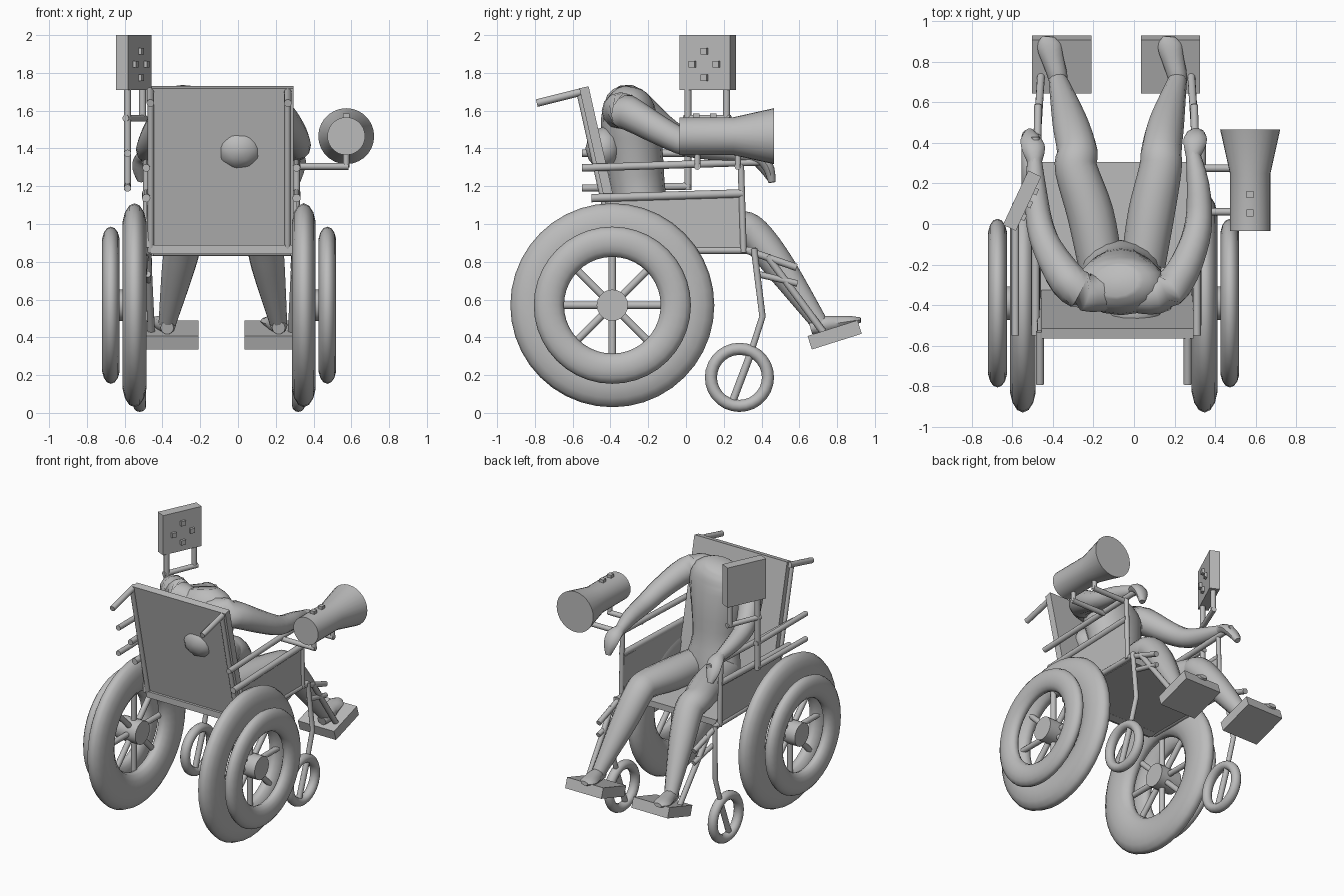
import bpy, bmesh, math
from mathutils import Vector, Matrix

grey = bpy.data.materials.new("plain grey")
grey.diffuse_color = (0.5, 0.5, 0.5, 1)
CX = -0.1          # centre line of the wheels
FX = -0.088        # centre line of the frame


def finish(name, bm, angle=35):
    bmesh.ops.recalc_face_normals(bm, faces=bm.faces)
    me = bpy.data.meshes.new(name)
    bm.to_mesh(me)
    bm.free()
    me.materials.append(grey)
    me.shade_smooth()
    me.set_sharp_from_angle(angle=math.radians(angle))
    ob = bpy.data.objects.new(name, me)
    bpy.context.collection.objects.link(ob)
    return ob


def box(name, centre, size, rot=None):
    bm = bmesh.new()
    m = Matrix.Translation(centre) @ (rot or Matrix.Identity(4)) @ Matrix.Diagonal((*size, 1))
    bmesh.ops.create_cube(bm, size=1, matrix=m)
    return finish(name, bm)


def spline(rows, steps):
    """Catmull-Rom resampling of (x, y, z, ru, rv) rows."""
    rows = [Vector(r) for r in rows]
    p = [rows[0]] + rows + [rows[-1]]
    out = []
    for i in range(1, len(p) - 2):
        a, b, c, d = p[i - 1:i + 3]
        for k in range(steps):
            t = k / steps
            out.append(0.5 * (2 * b + (c - a) * t + (2 * a - 5 * b + 4 * c - d) * t * t
                              + (3 * b - a - 3 * c + d) * t ** 3))
    return out + [rows[-1]]


def loft(name, rows, sides=10, steps=0, angle=40):
    """Sweep ellipses along a path; each row is x, y, z, radius[, second radius]."""
    rows = [tuple(r) if len(r) == 5 else (*r, r[3]) for r in rows]
    if steps:
        rows = spline(rows, steps)
    pts = [Vector(r[:3]) for r in rows]
    bm = bmesh.new()
    rings = []
    for i, r in enumerate(rows):
        t = (pts[min(i + 1, len(pts) - 1)] - pts[max(i - 1, 0)]).normalized()
        ref = Vector((1, 0, 0)) if abs(t.x) < 0.9 else Vector((0, 0, 1))
        u = (ref - t * ref.dot(t)).normalized()
        v = t.cross(u)
        rings.append([bm.verts.new(pts[i] + u * r[3] * math.cos(a) + v * r[4] * math.sin(a))
                      for a in (2 * math.pi * k / sides for k in range(sides))])
    for a, b in zip(rings, rings[1:]):
        for k in range(sides):
            j = (k + 1) % sides
            bm.faces.new((a[k], a[j], b[j], b[k]))
    bm.faces.new(rings[0])
    bm.faces.new(rings[-1])
    return finish(name, bm, angle)


def tube(name, *pts, r=0.019):
    return loft(name, [(*p, r) for p in pts], 12)


def ring(name, centre, major, radial, axial, n=32, m=14):
    """Wheel ring turning about the x axis with an elliptical section."""
    bm = bmesh.new()
    grid = []
    for i in range(n):
        a = 2 * math.pi * i / n
        row = []
        for k in range(m):
            b = 2 * math.pi * k / m
            rad = major + radial * math.cos(b)
            row.append(bm.verts.new(Vector(centre) + Vector(
                (axial * math.sin(b), rad * math.cos(a), rad * math.sin(a)))))
        grid.append(row)
    for i in range(n):
        for k in range(m):
            i2, k2 = (i + 1) % n, (k + 1) % m
            bm.faces.new((grid[i][k], grid[i2][k], grid[i2][k2], grid[i][k2]))
    return finish(name, bm, 50)


# Parts repeated on both sides of the chair
for side, s in (("left", -1), ("right", 1)):
    def X(d):
        return CX + s * d

    def F(d):
        return FX + s * d

    # Drive wheel, push wheel, hub and spokes
    wy, wz = -0.39, 0.57
    ring(side + "_main_wheel", (X(0.448), wy, wz), 0.412, 0.128, 0.065, 40)
    ring(side + "_push_wheel", (X(0.573), wy, wz), 0.336, 0.08, 0.047, 40)
    loft(side + "_hub", [(X(0.40), wy, wz, 0.083), (X(0.565), wy, wz, 0.083)], 20)
    for k in range(8):
        c, d = math.cos(k * math.pi / 4), math.sin(k * math.pi / 4)
        tube(side + "_spoke", (X(0.47), wy + 0.06 * c, wz + 0.06 * d),
             (X(0.47), wy + 0.32 * c, wz + 0.32 * d), r=0.02)

    # Front caster and its bent stem
    ring(side + "_caster", (X(0.42), 0.283, 0.188), 0.151, 0.032, 0.034, 28, 12)
    tube(side + "_caster_bar", (X(0.42), 0.25, 0.07), (X(0.42), 0.345, 0.32), r=0.02)
    tube(side + "_caster_stem", (X(0.42), 0.34, 0.31), (X(0.42), 0.405, 0.51),
         (F(0.40), 0.36, 0.87), r=0.017)

    # Side frame
    tube(side + "_armrest", (F(0.398), -0.55, 1.297), (F(0.398), 0.43, 1.33), r=0.02)
    tube(side + "_side_rail", (F(0.398), -0.50, 1.137), (F(0.398), 0.30, 1.162), r=0.022)
    tube(side + "_seat_rail", (F(0.39), -0.36, 0.86), (F(0.39), 0.37, 0.86))
    tube(side + "_front_post", (F(0.398), 0.305, 0.85), (F(0.398), 0.29, 1.33), r=0.017)
    box(side + "_side_panel", (F(0.39), -0.05, 1.01), (0.02, 0.70, 0.27))

    # Back tube and push handle
    tube(side + "_back_tube", (X(0.362), -0.375, 0.85), (X(0.362), -0.565, 1.70), r=0.016)
    tube(side + "_push_handle", (X(0.364), -0.79, 1.64), (X(0.364), -0.53, 1.705), r=0.02)

    # Leg rest and footplate
    tube(side + "_legrest_top", (F(0.39), 0.31, 0.865), (F(0.385), 0.585, 0.77))
    tube(side + "_legrest_lower", (F(0.39), 0.38, 0.735), (F(0.385), 0.59, 0.685), r=0.017)
    tube(side + "_legrest_front", (F(0.39), 0.43, 0.83), (F(0.37), 0.74, 0.41))
    box(side + "_footplate", (FX + s * 0.268, 0.787, 0.413), (0.293, 0.277, 0.075),
        Matrix.Rotation(math.radians(17.5), 4, 'X'))

# Seat and backrest
box("seat", (-0.085, -0.045, 0.865), (0.75, 0.70, 0.045))
box("backrest", (-0.082, -0.44, 1.28), (0.75, 0.05, 0.91), Matrix.Rotation(0.222, 4, 'X'))
tube("backrest_lower_bar", (-0.45, -0.365, 0.845), (0.28, -0.365, 0.845), r=0.014)

# Control board on its post
tube("board_rail_upper", (-0.585, -0.55, 1.375), (-0.585, 0.03, 1.375))
tube("board_rail_lower", (-0.585, -0.55, 1.19), (-0.585, 0.02, 1.20))
tube("board_post_long", (-0.585, 0.01, 1.18), (-0.585, 0.01, 1.78), r=0.019)
tube("board_post_short", (-0.505, 0.215, 1.56), (-0.505, 0.215, 1.78), r=0.019)
tube("board_crossbar", (-0.595, -0.01, 1.56), (-0.495, 0.235, 1.56), r=0.018)
turn = Matrix.Rotation(math.radians(-25), 4, 'Z')
mid = Vector((-0.552, 0.115, 1.855))
box("control_board", mid, (0.07, 0.295, 0.29), turn)
for u, v in ((-0.07, 0), (0.07, 0), (0, 0.07), (0, -0.07)):
    box("board_button", mid + turn @ Vector((0.04, u, v - 0.01)), (0.025, 0.034, 0.034), turn)

# Loudhailer and its brackets
loft("loudhailer", [(0.573, -0.035, 1.465, 0.1), (0.573, 0.25, 1.465, 0.1),
                    (0.573, 0.465, 1.465, 0.148)], 28, 0, 14)
for y in (0.055, 0.145):
    box("loudhailer_button", (0.573, y, 1.57), (0.034, 0.034, 0.03))
for y in (0.06, 0.275):
    tube("bracket_arm", (0.31, y, 1.305), (0.585, y, 1.305), r=0.018)
    tube("bracket_post", (0.573, y, 1.30), (0.573, y, 1.40), r=0.016)

# Seated figure: torso and the lump behind the backrest
loft("torso", [(-0.065, -0.21, 0.90, 0.17, 0.13), (-0.065, -0.22, 1.00, 0.20, 0.14),
               (-0.065, -0.255, 1.18, 0.165, 0.145), (-0.065, -0.28, 1.40, 0.195, 0.155),
               (-0.065, -0.30, 1.56, 0.225, 0.15), (-0.075, -0.29, 1.65, 0.19, 0.125),
               (-0.085, -0.28, 1.70, 0.11, 0.08)], 16, 3, 45)
bm = bmesh.new()
bmesh.ops.create_icosphere(bm, subdivisions=2, radius=1, matrix=Matrix.Translation(
    (0.006, -0.435, 1.40)) @ Matrix.Diagonal((0.13, 0.098, 0.115, 1)))
finish("back_lump", bm)

# Arms resting forward
loft("right_arm", [(0.02, -0.35, 1.59, 0.09), (0.11, -0.345, 1.60, 0.098),
                   (0.205, -0.29, 1.58, 0.09), (0.285, -0.13, 1.49, 0.076),
                   (0.32, 0.02, 1.42, 0.066), (0.315, 0.20, 1.39, 0.055),
                   (0.29, 0.35, 1.36, 0.035)], 12, 3)
loft("right_hand", [(0.29, 0.33, 1.365, 0.035), (0.30, 0.40, 1.345, 0.057, 0.035),
                    (0.305, 0.44, 1.29, 0.05, 0.03), (0.31, 0.455, 1.22, 0.02)], 10, 3)
loft("left_arm", [(-0.14, -0.34, 1.60, 0.09), (-0.24, -0.335, 1.635, 0.095),
                  (-0.325, -0.28, 1.63, 0.095), (-0.42, -0.13, 1.51, 0.076),
                  (-0.465, 0.0, 1.43, 0.066), (-0.485, 0.16, 1.39, 0.055),
                  (-0.49, 0.32, 1.36, 0.035)], 12, 3)
loft("left_hand", [(-0.49, 0.30, 1.365, 0.035), (-0.495, 0.37, 1.345, 0.057, 0.035),
                   (-0.51, 0.42, 1.29, 0.05, 0.03), (-0.515, 0.455, 1.23, 0.02)], 10, 3)

# Legs and feet on the footplates
for side, hip, thigh, knee, shin, ankle, toe in (
        ("left", -0.165, -0.215, -0.28, -0.315, -0.375, -0.42),
        ("right", 0.045, 0.085, 0.135, 0.16, 0.215, 0.175)):
    loft(side + "_leg", [(hip, -0.20, 0.98, 0.11), (thigh, 0.05, 0.98, 0.115, 0.11),
                         (knee - 0.005, 0.27, 0.98, 0.105, 0.095),
                         (knee, 0.36, 0.945, 0.1, 0.092),
                         (shin, 0.50, 0.77, 0.088, 0.083), (ankle, 0.71, 0.47, 0.046)], 14, 4)
    loft(side + "_foot", [(ankle, 0.66, 0.45, 0.035), (ankle, 0.72, 0.465, 0.048),
                          ((ankle + toe) / 2, 0.80, 0.475, 0.053, 0.04),
                          (toe, 0.88, 0.487, 0.058, 0.026),
                          (toe, 0.925, 0.492, 0.03, 0.014)], 10, 3)
